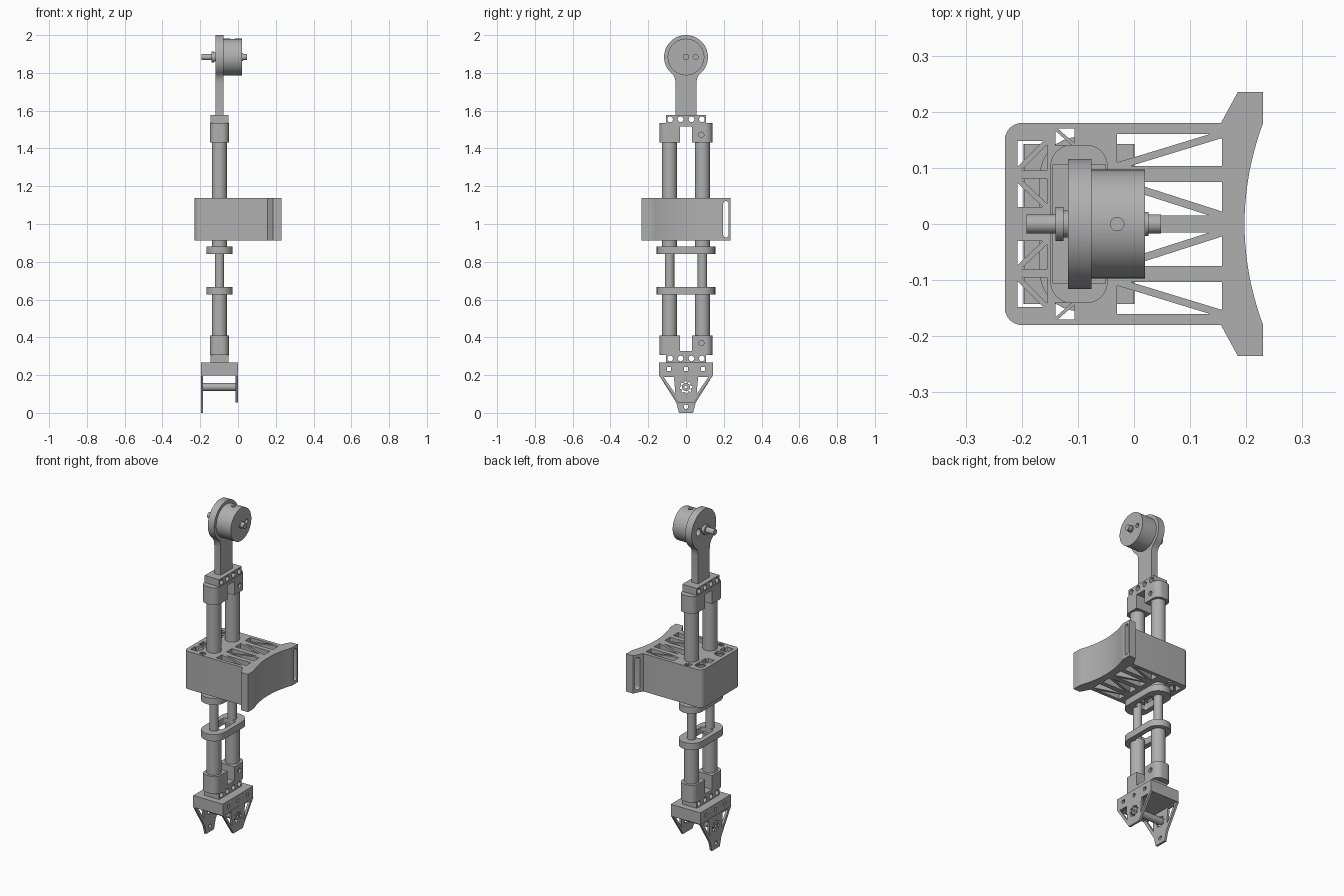
import bpy, bmesh, math
from mathutils import Matrix

scene = bpy.context.scene
if "Cube" in scene.objects:
    bpy.data.objects.remove(scene.objects["Cube"], do_unlink=True)

grey = bpy.data.materials.new("machined_grey")
grey.use_nodes = True
COLOUR = (0.43, 0.43, 0.43, 1)
grey.diffuse_color = COLOUR
grey.node_tree.nodes["Principled BSDF"].inputs["Base Color"].default_value = COLOUR

# Extrusion frames: "z" takes (x, y) outlines, "x" takes (y, z) outlines
FRAMES = {"z": Matrix.Identity(4),
          "x": Matrix(((0, 0, 1, 0), (1, 0, 0, 0), (0, 1, 0, 0), (0, 0, 0, 1)))}


def rounded(u, v, hu, hv, r, n=8):
    """Rounded rectangle outline, counter-clockwise."""
    pts = []
    for q, (su, sv) in enumerate(((1, 1), (-1, 1), (-1, -1), (1, -1))):
        for i in range(n + 1):
            a = (q + i / n) * math.pi / 2
            p = (u + su * (hu - r) + r * math.cos(a), v + sv * (hv - r) + r * math.sin(a))
            if not pts or math.dist(p, pts[-1]) > 1e-5:
                pts.append(p)
    return pts[:-1] if math.dist(pts[0], pts[-1]) < 1e-5 else pts


def circle(u, v, r, n=10):
    return rounded(u, v, r, r, r, n)


def rect(u0, u1, v0, v1):
    return [(u0, v0), (u1, v0), (u1, v1), (u0, v1)]


def flip(loop):
    return [(u, -v) for u, v in reversed(loop)]


def extrude(name, loops, lo, hi, axis="z"):
    """Fill an outline with holes and extrude it between lo and hi."""
    cu = bpy.data.curves.new(name, "CURVE")
    cu.dimensions = "2D"
    cu.fill_mode = "BOTH"
    cu.extrude = (hi - lo) / 2
    for loop in loops:
        sp = cu.splines.new("POLY")
        sp.points.add(len(loop) - 1)
        for p, (u, v) in zip(sp.points, loop):
            p.co = (u, v, 0, 1)
        sp.use_cyclic_u = True
    tmp = bpy.data.objects.new("outline", cu)
    scene.collection.objects.link(tmp)
    deps = bpy.context.evaluated_depsgraph_get()
    me = bpy.data.meshes.new_from_object(tmp.evaluated_get(deps))
    bpy.data.objects.remove(tmp, do_unlink=True)
    bm = bmesh.new()
    bm.from_mesh(me)
    bmesh.ops.remove_doubles(bm, verts=bm.verts, dist=1e-5)
    bmesh.ops.translate(bm, verts=bm.verts, vec=(0, 0, (lo + hi) / 2))
    bm.transform(FRAMES[axis])
    bmesh.ops.recalc_face_normals(bm, faces=bm.faces)
    bm.to_mesh(me)
    bm.free()
    me.name = name
    me.materials.clear()
    me.materials.append(grey)
    ob = bpy.data.objects.new(name, me)
    scene.collection.objects.link(ob)
    return ob


def cut(ob, cutters):
    """Subtract the cutters, bake the result and drop the cutters."""
    for c in cutters:
        m = ob.modifiers.new("cut", "BOOLEAN")
        m.operation, m.solver, m.object = "DIFFERENCE", "EXACT", c
    deps = bpy.context.evaluated_depsgraph_get()
    me = bpy.data.meshes.new_from_object(ob.evaluated_get(deps))
    ob.modifiers.clear()
    ob.data = me
    for c in cutters:
        bpy.data.objects.remove(c, do_unlink=True)


def truss(x0, x1, y0, y1, f, rising=True):
    """Two triangular openings either side of a diagonal strut."""
    dx, dy = f * (x1 - x0), f * (y1 - y0)
    tris = [[(x0, y0 + dy), (x1 - dx, y1), (x0, y1)],
            [(x0 + dx, y0), (x1, y0), (x1, y1 - dy)]]
    if not rising:
        tris = [[(x, y0 + y1 - y) for x, y in reversed(t)] for t in tris]
    return tris


CX, TY = -0.098, 0.087   # tube axis x, tube spacing in y

# Telescoping tube pair
for side, s in (("left", 1), ("right", -1)):
    for part, r, z0, z1 in (("upper_tube", 0.04, 0.87, 1.52), ("inner_tube", 0.025, 0.6, 0.9),
                            ("lower_tube", 0.04, 0.33, 0.64)):
        extrude(f"{part}_{side}", [circle(CX, s * TY, r)], z0, z1)

# Oval spacer collars
for i, z in enumerate((0.862, 0.646)):
    collar = extrude(f"spacer_collar_{i + 1}",
                     [rounded(CX, 0, 0.07, 0.155, 0.069), rounded(CX, 0, 0.04, 0.066, 0.01)],
                     z - 0.02, z + 0.02)
    cut(collar, [extrude("screw_cutter", [circle(0, z, 0.01)], -0.3, 0.1, "x")])

# Tube clamps and drilled mounting rails, mirrored top and bottom
for name, zf in (("upper", lambda z: z), ("lower", lambda z: 1.842 - z)):
    span = lambda a, b: sorted((zf(a), zf(b)))
    clamp = extrude(f"{name}_clamp", [rounded(CX, 0, 0.051, 0.141, 0.038)], *span(1.432, 1.535))
    cut(clamp, [extrude("gap_cutter", [rect(-0.033, 0.033, *span(1.4, 1.515))], -0.3, 0.1, "x")]
        + [extrude("screw_cutter", [circle(s * 0.081, zf(1.472), 0.014)], -0.062, 0.1, "x")
           for s in (1, -1)])
    extrude(f"{name}_rail", [rect(-0.106, 0.106, *span(1.53, 1.577))]
            + [circle(y, zf(1.554), 0.015) for y in (-0.084, -0.029, 0.029, 0.084)],
            -0.145, -0.05, "x")

# Body brace with concave pad, truss openings and strap slots
arc = [(0.197 + 0.033 * t * t, -0.18 * t) for t in [1 - i / 10 for i in range(21)]]
corner = [p for p in rounded(-0.03, 0, 0.2, 0.18, 0.03) if p[0] < -0.19]
outline = corner + [(0.155, -0.18), (0.185, -0.235), (0.23, -0.235)] + arc \
    + [(0.23, 0.235), (0.185, 0.235), (0.155, 0.18)]
openings = (truss(-0.03, 0.157, 0.103, 0.16, 0.12) + truss(-0.03, 0.157, 0.015, 0.075, 0.12, False)
            + truss(-0.208, -0.155, 0.095, 0.148, 0.13) + truss(-0.208, -0.155, 0.03, 0.08, 0.13, False)
            + truss(-0.14, -0.106, 0.14, 0.17, 0.13, False))
brace = extrude("body_brace", [outline] + openings + [flip(o) for o in openings], 0.912, 1.137)
cut(brace, [extrude("slot_cutter", [rounded(s * 0.211, 1.025, 0.014, 0.096, 0.0139)], 0.1, 0.3, "x")
            for s in (1, -1)]
    + [extrude("hole_cutter", [circle(0, z, 0.024)], -0.3, -0.165, "x") for z in (0.96, 1.025, 1.09)])

# Gripper base and its two jaw plates
base = extrude("gripper_base", [rect(-0.143, 0.143, 0.197, 0.267)]
               + [rect(y - 0.01, y + 0.01, 0.223, 0.243) for y in (-0.09, 0, 0.09)],
               -0.195, 0.0, "x")
window = [(0.064, 0.19), (0.056, 0.098), (0.118, 0.19)]
windows = [window, [(-y, z) for y, z in reversed(window)]]
splined = [((0.034 if i % 4 < 2 else 0.026) * math.cos(i * math.pi / 16),
            0.135 + (0.034 if i % 4 < 2 else 0.026) * math.sin(i * math.pi / 16)) for i in range(32)]
for name, x0, x1, tip, extra in (("short_jaw", -0.012, 0.001, [(0.043, 0.055)], []),
                                 ("long_jaw", -0.197, -0.184, [(0.052, 0.055), (0.037, 0)],
                                  [circle(0, 0.033, 0.012)])):
    half = [(0.143, 0.2)] + [(y, z) for y, z in tip]
    shape = half + [(-y, z) for y, z in reversed(half)]
    extrude(name, [shape, splined] + windows + extra, x0, x1, "x")
extrude("jaw_rod", [circle(0, 0.137, 0.021), circle(0, 0.137, 0.008)], -0.195, -0.002, "x")

# Neck bracket with round head
ZM = 1.884
head = [(0.116 * math.sin(a), ZM - 0.116 * math.cos(a))
        for a in [0.75 + i / 48 * (2 * math.pi - 1.5) for i in range(49)]]
neck = [(0.055, 1.57), (0.055, 1.745), (0.059, 1.773), (0.068, 1.79)]
bracket = extrude("neck_bracket", [neck + head + [(-y, z) for y, z in reversed(neck)]],
                  -0.118, -0.076, "x")
ports = [(math.cos(k * math.pi / 2) * 0.051, ZM + math.sin(k * math.pi / 2) * 0.051) for k in range(4)]
cut(bracket, [extrude("port_cutter", [circle(y, z, 0.021)], -0.15, -0.09, "x") for y, z in ports])

# Motor drum, set-screw hole and shaft
drum = extrude("motor_drum", [circle(0, ZM, 0.097, 14)], -0.077, 0.02, "x")
cut(drum, [extrude("port_cutter", [circle(y, z, 0.013)], -0.02, 0.1, "x") for y, z in ports]
    + [extrude("screw_cutter", [circle(-0.03, 0, 0.012)], ZM + 0.07, 2.1)])
for name, r, x0, x1 in (("motor_shaft", 0.017, -0.192, 0.048), ("shaft_flange", 0.03, -0.14, -0.126),
                        ("flange_hub", 0.024, -0.127, -0.11), ("shaft_bearing", 0.021, 0.01, 0.026)):
    extrude(name, [circle(0, ZM, r)], x0, x1, "x")

# Smooth curved walls, keep edges sharp
bpy.ops.object.select_all(action="DESELECT")
for ob in scene.objects:
    if ob.type == "MESH" and ob.data.materials and ob.data.materials[0] == grey:
        ob.select_set(True)
        bpy.context.view_layer.objects.active = ob
bpy.ops.object.shade_smooth_by_angle(angle=math.radians(30))
